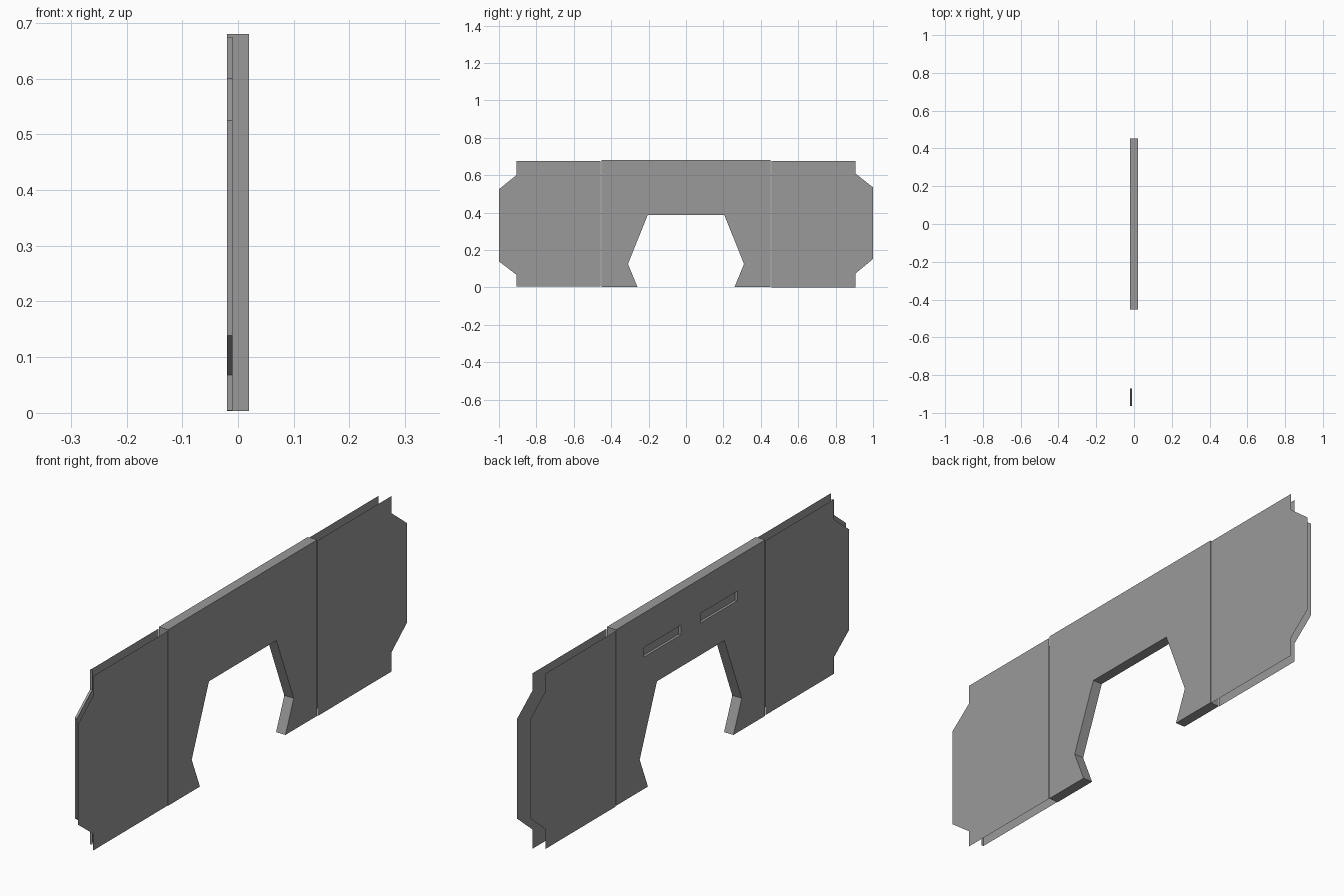
import bpy, bmesh

if "Cube" in bpy.data.objects:
    bpy.data.objects.remove(bpy.data.objects["Cube"])

# Dark grey finish shared by all parts
grey = bpy.data.materials.new("dark_grey")
grey.diffuse_color = (0.32, 0.32, 0.32, 1)
grey.use_nodes = True
grey.node_tree.nodes["Principled BSDF"].inputs["Base Color"].default_value = grey.diffuse_color


def finish(name, bm):
    bmesh.ops.recalc_face_normals(bm, faces=bm.faces)
    mesh = bpy.data.meshes.new(name)
    bm.to_mesh(mesh)
    bm.free()
    mesh.materials.append(grey)
    obj = bpy.data.objects.new(name, mesh)
    bpy.context.collection.objects.link(obj)
    return obj


def sheet(name, x, points):
    """Flat polygon in the YZ plane."""
    bm = bmesh.new()
    bm.faces.new([bm.verts.new((x, y, z)) for y, z in points])
    return finish(name, bm)


def prism(name, x0, x1, points):
    """YZ polygon extruded along X."""
    bm = bmesh.new()
    face = bm.faces.new([bm.verts.new((x0, y, z)) for y, z in points])
    ext = bmesh.ops.extrude_face_region(bm, geom=[face])
    verts = [g for g in ext["geom"] if isinstance(g, bmesh.types.BMVert)]
    bmesh.ops.translate(bm, verts=verts, vec=(x1 - x0, 0, 0))
    # keep the starting cap so the solid is closed
    if not face.is_valid:
        bmesh.ops.holes_fill(bm, edges=bm.edges)
    return finish(name, bm)


def strip(name, x0, x1, points):
    """Open YZ path extruded along X."""
    bm = bmesh.new()
    rows = [[bm.verts.new((x, y, z)) for y, z in points] for x in (x0, x1)]
    for i in range(len(points) - 1):
        bm.faces.new((rows[0][i], rows[0][i + 1], rows[1][i + 1], rows[1][i]))
    return finish(name, bm)


# Centre panel with the arch opening
half = [(0.205, 0.387), (0.31, 0.125), (0.26, 0.003), (0.453, 0.003), (0.453, 0.68)]
outline = half + [(-y, z) for y, z in reversed(half)]
centre = prism("centre_panel", -0.02, 0.02, outline)

# Two shallow blind slots in the back face
for side in (1, -1):
    y0, y1 = side * 0.06, side * 0.283
    cutter = prism("slot_cutter", -0.04, -0.01,
                   [(y0, 0.51), (y1, 0.51), (y1, 0.547), (y0, 0.547)])
    cutter.hide_render = True
    mod = centre.modifiers.new("slot", "BOOLEAN")
    mod.operation = "DIFFERENCE"
    mod.solver = "EXACT"
    mod.object = cutter
    bpy.context.view_layer.objects.active = centre
    bpy.ops.object.modifier_apply(modifier=mod.name)
    bpy.data.objects.remove(cutter)


def wing_edge(side, inset, heights):
    """Outer wing contour with its two chamfered corners."""
    notch, tip = side * (0.907 - inset), side * (1.0 - inset)
    return list(zip((notch, notch, tip, tip, notch, notch), heights))


# Wings: thin front and back sheets, the back one slightly shorter
wings = {"right": (1, 0.027, (0.0, 0.075, 0.152, 0.535, 0.608, 0.675)),
         "left": (-1, 0.037, (0.004, 0.068, 0.139, 0.525, 0.6, 0.675))}
for label, (side, short, heights) in wings.items():
    for layer, x, inset in (("front", 0.019, 0.0), ("back", -0.019, short)):
        edge = wing_edge(side, inset, heights)
        root = [(side * 0.456, heights[-1]), (side * 0.456, heights[0])]
        sheet(f"{label}_wing_{layer}", x, edge + root)

# Narrow rim closing the end of the left back sheet
strip("left_wing_rim", -0.02, -0.01, wing_edge(-1, 0.037, wings["left"][2]))
